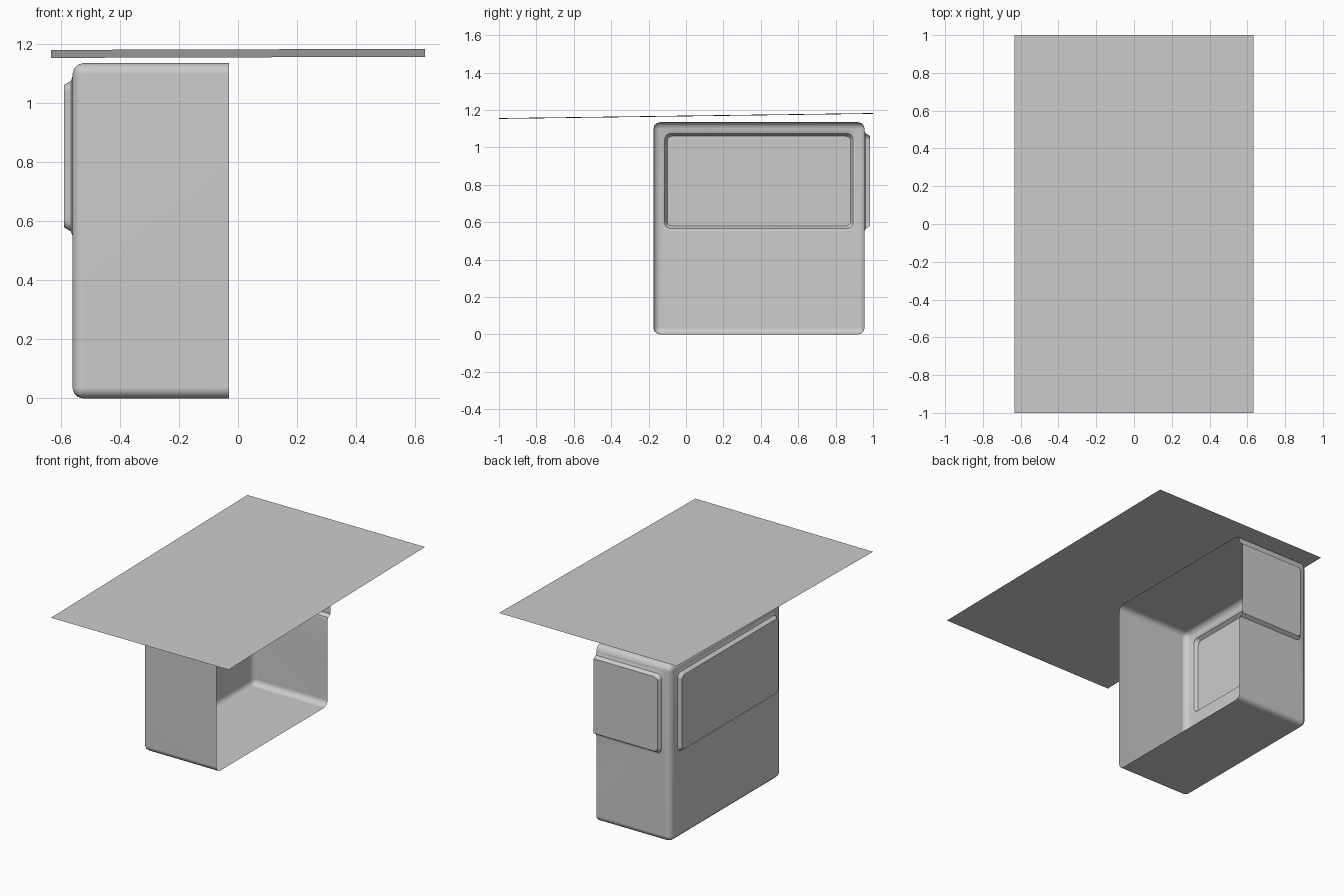
import bpy, bmesh, math
from mathutils import Vector

if "Cube" in bpy.data.objects:
    bpy.data.objects.remove(bpy.data.objects["Cube"])

grey = bpy.data.materials.new("plain grey")
grey.diffuse_color = (0.6, 0.6, 0.6, 1)
grey.use_nodes = True
grey.node_tree.nodes["Principled BSDF"].inputs["Base Color"].default_value = grey.diffuse_color

CUT = -0.03                      # the open side of the shell
X0, X1 = -0.56, 2 * CUT + 0.56   # built full width, then sliced at CUT
Y0, Y1, Z1, R = -0.175, 0.955, 1.135, 0.037


def finish(name, bm):
    me = bpy.data.meshes.new(name)
    bm.to_mesh(me)
    bm.free()
    me.materials.append(grey)
    ob = bpy.data.objects.new(name, me)
    bpy.context.collection.objects.link(ob)
    return ob


def rounded_rect(a0, a1, b0, b1, r, n=4):
    pts = []
    for k, (a, b) in enumerate([(a1 - r, b1 - r), (a0 + r, b1 - r),
                                (a0 + r, b0 + r), (a1 - r, b0 + r)]):
        for i in range(n + 1):
            t = math.pi / 2 * (k + i / n)
            pts.append((a + r * math.cos(t), b + r * math.sin(t)))
    return pts


def raised_panel(bm, normal, place, a0, a1, b0, b1):
    """Replace the flat wall facing `normal` with one that has a pressed-out panel."""
    wall = max((f for f in bm.faces if f.normal.dot(normal) > 0.99),
               key=lambda f: f.calc_area())
    rim = list(wall.edges)
    bmesh.ops.delete(bm, geom=[wall], context='FACES_ONLY')
    rings = []
    for grow, out in [(0.03, 0), (0.014, 0.006), (0.006, 0.02), (0.0, 0.029)]:
        pts = rounded_rect(a0 - grow, a1 + grow, b0 - grow, b1 + grow, 0.025 + grow / 2)
        rings.append([bm.verts.new(place(a, b, out)) for a, b in pts])
    n = len(rings[0])
    base = [bm.edges.new((rings[0][i], rings[0][(i + 1) % n])) for i in range(n)]
    bmesh.ops.triangle_fill(bm, use_beauty=True, edges=rim + base, normal=normal)
    for lo, hi in zip(rings, rings[1:]):
        for i in range(n):
            j = (i + 1) % n
            bm.faces.new((lo[i], lo[j], hi[j], hi[i]))
    bm.faces.new(rings[-1])


# Rounded box shell
bm = bmesh.new()
bmesh.ops.create_cube(bm, size=1)
for v in bm.verts:
    v.co = (X1 if v.co.x > 0 else X0, Y1 if v.co.y > 0 else Y0, Z1 if v.co.z > 0 else 0)
bmesh.ops.bevel(bm, geom=list(bm.edges), offset=R, segments=3, profile=0.5, affect='EDGES')
bm.normal_update()

# Pressed panels on the left and back walls
raised_panel(bm, Vector((-1, 0, 0)), lambda a, b, o: (X0 - o, a, b), -0.10, 0.88, 0.58, 1.06)
raised_panel(bm, Vector((0, 1, 0)), lambda a, b, o: (a, Y1 + o, b),
             -0.485, 2 * CUT + 0.485, 0.58, 1.06)
bmesh.ops.recalc_face_normals(bm, faces=list(bm.faces))

# Slice off the right half to leave the open side
bmesh.ops.bisect_plane(bm, geom=bm.verts[:] + bm.edges[:] + bm.faces[:],
                       plane_co=(CUT, 0, 0), plane_no=(1, 0, 0), clear_outer=True)
shell = finish("open_shell", bm)
bpy.ops.object.select_all(action='DESELECT')
bpy.context.view_layer.objects.active = shell
shell.select_set(True)
bpy.ops.object.shade_smooth_by_angle(angle=math.radians(35))
wn = shell.modifiers.new("even_shading", 'WEIGHTED_NORMAL')
wn.keep_sharp = True

# Thin, slightly tilted top sheet
bm = bmesh.new()
bmesh.ops.create_grid(bm, x_segments=1, y_segments=1, size=1)
for v in bm.verts:
    x, y = v.co.x * 0.633, v.co.y
    v.co = (x, y, 1.168 + 0.0135 * y + 0.003 * x)
finish("top_sheet", bm)
